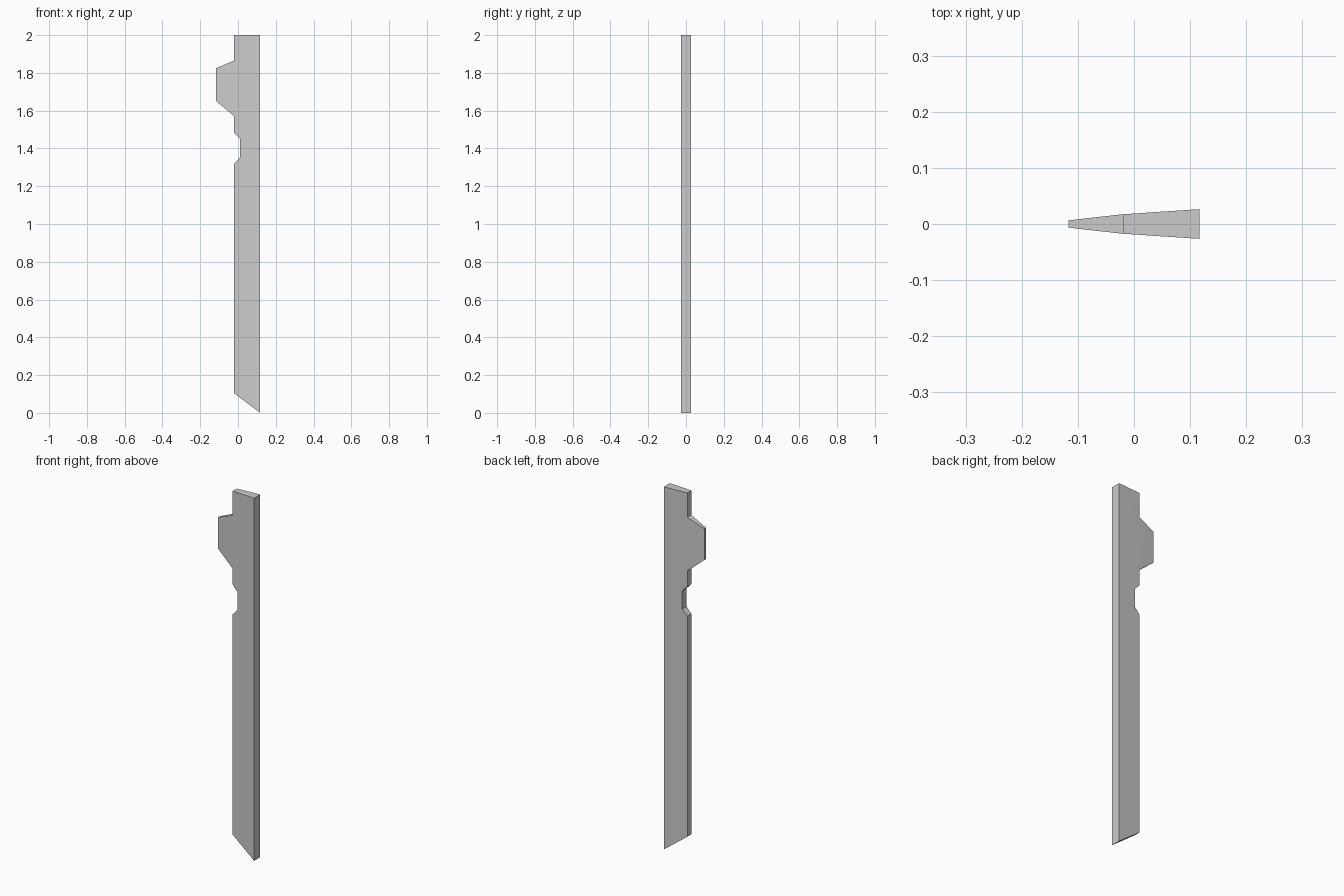
import bpy, bmesh, math

if "Cube" in bpy.data.objects:
    bpy.data.objects.remove(bpy.data.objects["Cube"])

# Side outline (x, z); blade thickness tapers along x
outline = [(0.117, 0.0), (0.117, 2.0), (-0.02, 2.0), (-0.02, 1.865),
           (-0.117, 1.825), (-0.117, 1.652), (-0.02, 1.57), (-0.02, 1.483),
           (0.01, 1.452), (0.01, 1.352), (-0.02, 1.32), (-0.02, 0.103)]
BODY = [0, 1, 2, 3, 6, 7, 8, 9, 10, 11]
TAB = [3, 4, 5, 6]


def half_thickness(x):
    if x < -0.02:
        return 0.0065 + (x + 0.117) / 0.097 * 0.0108
    return 0.0173 + (x + 0.02) / 0.137 * 0.0092


bm = bmesh.new()
front = [bm.verts.new((x, -half_thickness(x), z)) for x, z in outline]
back = [bm.verts.new((x, half_thickness(x), z)) for x, z in outline]

# Flat sides: tapered body and thinner projecting tab
for ring in (front, back):
    for part in (BODY, TAB):
        bm.faces.new([ring[i] for i in part])

# Rim around the outline
n = len(outline)
for i in range(n):
    j = (i + 1) % n
    bm.faces.new((front[i], front[j], back[j], back[i]))
bmesh.ops.recalc_face_normals(bm, faces=bm.faces)

mesh = bpy.data.meshes.new("notched_blade")
bm.to_mesh(mesh)
bm.free()
blade = bpy.data.objects.new("notched_blade", mesh)
bpy.context.collection.objects.link(blade)
bpy.context.view_layer.objects.active = blade
blade.select_set(True)
bpy.ops.object.shade_smooth_by_angle(angle=math.radians(20))
